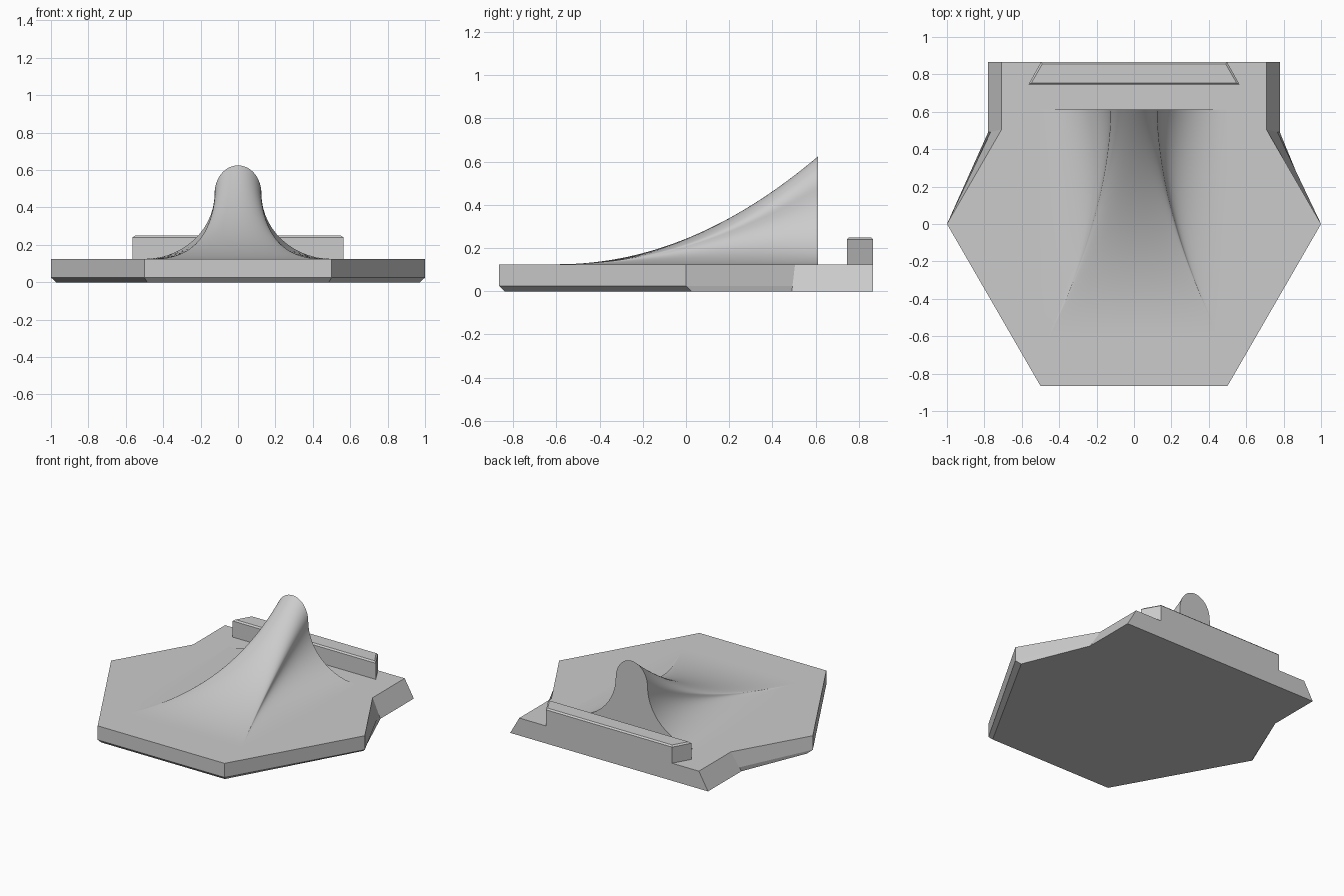
import bpy
import math

cube = bpy.data.objects.get("Cube")
if cube:
    bpy.data.objects.remove(cube)

GREY = (0.6, 0.6, 0.6, 1)
grey = bpy.data.materials.new("light grey")
grey.use_nodes = True
grey.diffuse_color = GREY
grey.node_tree.nodes["Principled BSDF"].inputs["Base Color"].default_value = GREY

TOP = 0.125        # upper surface of the plate
BACK = 0.866       # rear edge of the plate


def make(name, verts, faces):
    mesh = bpy.data.meshes.new(name)
    mesh.from_pydata(verts, [], faces)
    mesh.materials.append(grey)
    obj = bpy.data.objects.new(name, mesh)
    bpy.context.collection.objects.link(obj)
    return obj


def both_sides(half, z):
    """Closed outline: right-hand points front to back, then mirrored."""
    return [(x, y, z) for x, y in half] + [(-x, y, z) for x, y in reversed(half)]


def stacked(name, rings):
    """Solid from equal outlines stacked upwards."""
    n = len(rings[0])
    faces = [tuple(range(n))[::-1]]
    for r in range(len(rings) - 1):
        for i in range(n):
            j = (i + 1) % n
            faces.append((r * n + i, r * n + j, r * n + n + j, r * n + n + i))
    last = (len(rings) - 1) * n
    faces.append(tuple(range(last, last + n)))
    return make(name, [v for ring in rings for v in ring], faces)


# Hexagonal plate: chamfered lower front edges, flared tail at the rear
flare, chamfer = 0.78, 0.025
foot = [(0.486, chamfer - BACK), (0.972, chamfer), (flare, 0.49), (flare, BACK)]
tail_mid = flare - 0.072 * chamfer / TOP
lower = [(0.5, -BACK), (1, 0), (tail_mid, 0.493), (tail_mid, BACK)]
upper = [(0.5, -BACK), (1, 0), (0.708, 0.505), (0.708, BACK)]
stacked("base_plate", [both_sides(foot, 0), both_sides(lower, chamfer),
                       both_sides(upper, TOP)])

# Dovetail rail across the back with a small top chamfer
rail = [(0.565, 0.745), (0.497, BACK)]
rail_top = [(0.548, 0.755), (0.49, 0.856)]
stacked("rear_rail", [both_sides(rail, TOP - 0.005), both_sides(rail, 0.24),
                      both_sides(rail_top, 0.25)])

# Ridge: rounded crest with concave flanks, spreading flat towards the front
HALF, CREST, HEIGHT, SHOULDER = 0.5, 0.125, 0.5, 0.35
FRONT, REAR = -0.6, 0.612
ROWS, STEPS = 40, 14


def section(t):
    """Half section from crest centre to outer foot, at t from front to back."""
    w = CREST + 0.33 * (1 - t) ** 1.8
    rise = t ** 2.05
    points = []
    for i in range(STEPS + 1):
        a = math.pi / 2 * i / STEPS
        points.append((w * math.sin(a),
                       SHOULDER + (HEIGHT - SHOULDER) * math.cos(a)))
    for i in range(1, STEPS + 1):
        a = math.pi / 2 * i / STEPS
        points.append((HALF - (HALF - w) * math.cos(a),
                       SHOULDER * (1 - math.sin(a))))
    return [(x, TOP + z * rise) for x, z in points]


verts, faces = [], []
for r in range(ROWS + 1):
    t = r / ROWS
    y = FRONT + (REAR - FRONT) * t
    half = section(t)
    verts += [(-x, y, z) for x, z in reversed(half[1:])]
    verts += [(x, y, z) for x, z in half]
n = len(verts) // (ROWS + 1)
for r in range(ROWS):
    for i in range(n - 1):
        a = r * n + i
        faces.append((a, a + 1, a + n + 1, a + n))
faces.append(tuple(range(ROWS * n, ROWS * n + n)))   # flat rear face
ridge = make("curved_ridge", verts, faces)

bpy.ops.object.select_all(action="DESELECT")
ridge.select_set(True)
bpy.context.view_layer.objects.active = ridge
bpy.ops.object.shade_smooth_by_angle(angle=math.radians(40))
